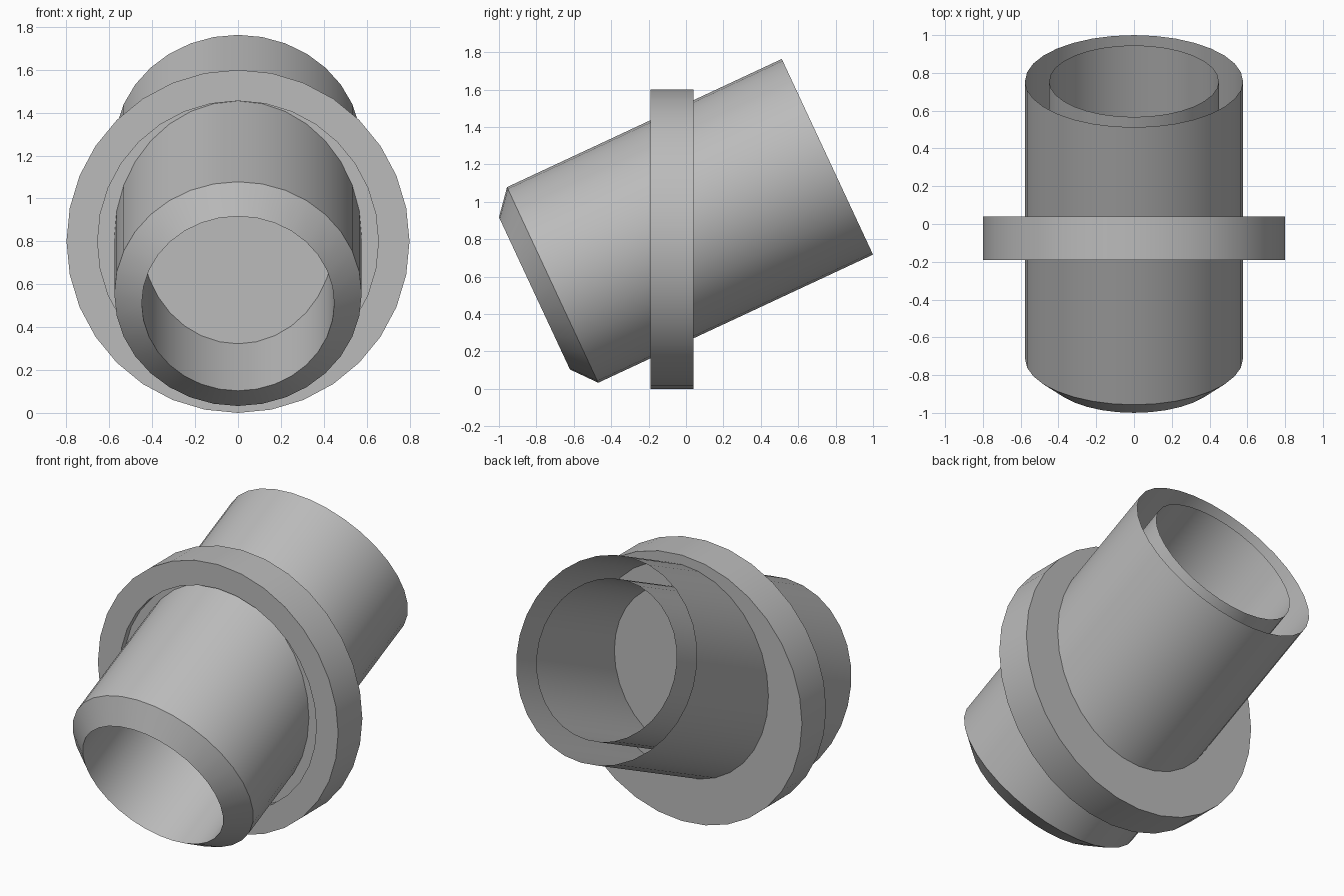
import bpy, bmesh
from math import radians, sin, cos, pi

if "Cube" in bpy.data.objects:
    bpy.data.objects.remove(bpy.data.objects["Cube"])

SIDES = 32
grey = bpy.data.materials.new("mid_grey")
grey.diffuse_color = (0.5, 0.5, 0.5, 1)
grey.use_nodes = True
grey.node_tree.nodes["Principled BSDF"].inputs["Base Color"].default_value = grey.diffuse_color


def lathe(name, profile, location, tilt):
    """Revolve (radius, height) points about local z; radius 0 becomes a cap."""
    bm = bmesh.new()
    rings = []
    for r, h in profile:
        if r == 0:
            rings.append([bm.verts.new((0, 0, h))] * SIDES)
        else:
            rings.append([bm.verts.new((r * cos(2 * pi * i / SIDES),
                                        r * sin(2 * pi * i / SIDES), h))
                          for i in range(SIDES)])
    for a, b in zip(rings, rings[1:]):
        for i in range(SIDES):
            j = (i + 1) % SIDES
            corners = list(dict.fromkeys((a[i], a[j], b[j], b[i])))
            bm.faces.new(corners)
    bmesh.ops.recalc_face_normals(bm, faces=bm.faces)
    mesh = bpy.data.meshes.new(name)
    bm.to_mesh(mesh)
    bm.free()
    mesh.materials.append(grey)
    obj = bpy.data.objects.new(name, mesh)
    bpy.context.collection.objects.link(obj)
    obj.location = location
    obj.rotation_euler = (radians(tilt), 0, 0)
    bpy.ops.object.select_all(action='DESELECT')
    obj.select_set(True)
    bpy.context.view_layer.objects.active = obj
    bpy.ops.object.shade_smooth_by_angle(angle=radians(30))
    return obj


# Tilted barrel: outer shell, chamfered front lip, inner liner; rear gap left open
LENGTH = 1.728
lathe("barrel",
      [(0.577, LENGTH), (0.577, 0.107), (0.449, 0), (0.449, LENGTH)],
      (0, -0.81, 0.51), -65)

# Upright solid collar with a shallow recess in its front face
lathe("collar",
      [(0, 0.04), (0.655, 0.04), (0.655, 0), (0.8, 0), (0.8, 0.23), (0, 0.23)],
      (0, -0.19, 0.8), -90)
